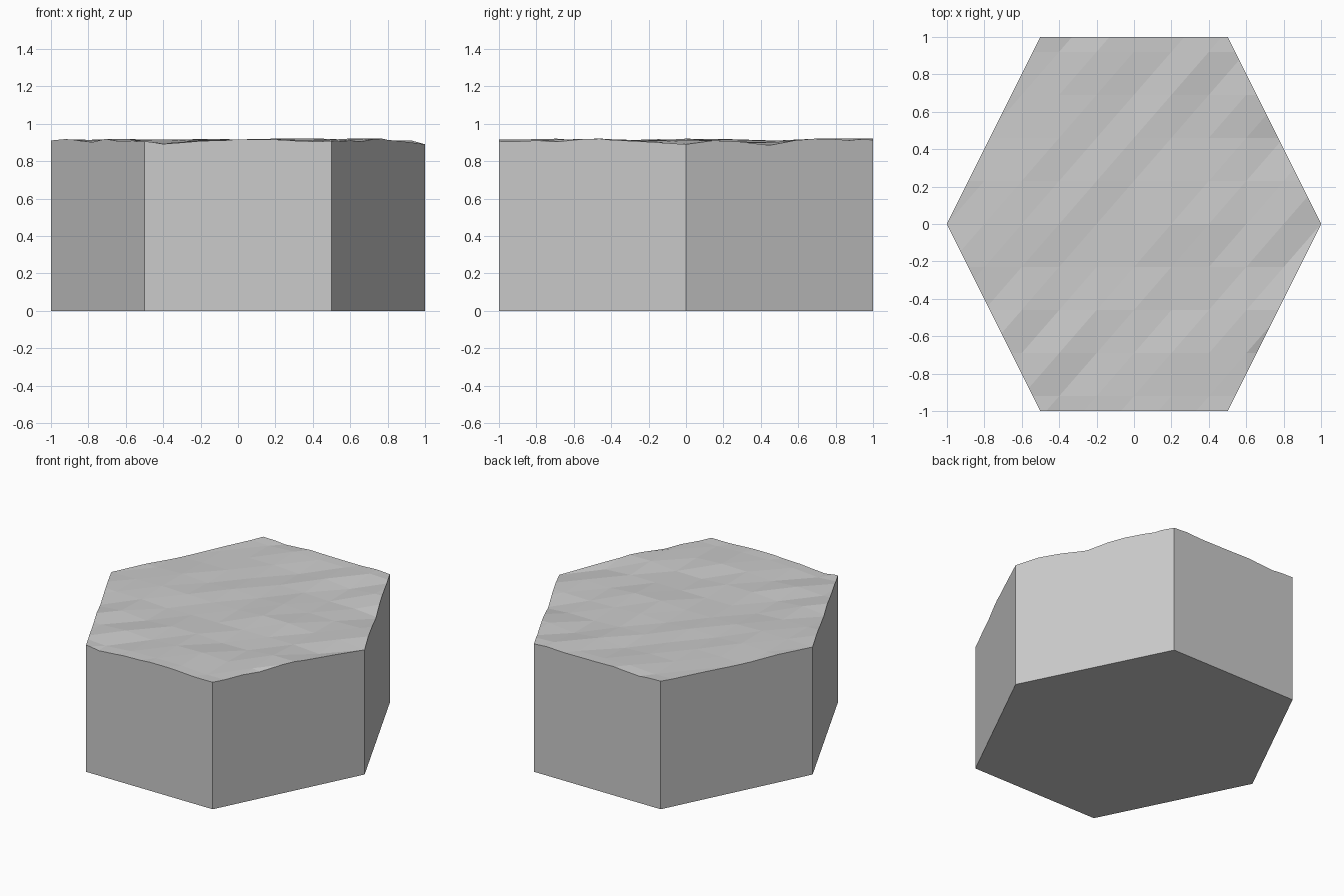
import bpy, bmesh, random
from mathutils import Vector

if "Cube" in bpy.data.objects:
    bpy.data.objects.remove(bpy.data.objects["Cube"])

random.seed(4)
DX, DY = 0.2, 0.23
NX, NY = 6, 5

# Measured bumps and dips near the rim: (column, row) -> height
RIM = {(5, 0): 0.89, (-5, 0): 0.91, (4, -2): 0.92, (4, -3): 0.875, (3, -3): 0.915,
       (4, -1): 0.895, (4, 2): 0.885, (4, 1): 0.905, (3, 3): 0.92, (2, 4): 0.922,
       (-2, -4): 0.895, (-2, -5): 0.885, (-1, -4): 0.91, (0, -4): 0.915,
       (0, -5): 0.92, (1, -5): 0.915, (2, -5): 0.91, (-3, -4): 0.908}

bm = bmesh.new()

# Rough top: regular grid with every cell split along the same diagonal
pts = {}
for i in range(-NX, NX + 1):
    for j in range(-NY, NY + 1):
        z = RIM.get((i, j), 0.91 + random.uniform(-0.011, 0.011))
        pts[i, j] = bm.verts.new((i * DX, j * DY, z))
for i in range(-NX, NX):
    for j in range(-NY, NY):
        a, b, c, d = pts[i, j], pts[i + 1, j], pts[i + 1, j + 1], pts[i, j + 1]
        bm.faces.new((a, b, c))
        bm.faces.new((a, c, d))

# Trim the terrain to the hexagon outline
for p, n in (((1, 0), (2, 1)), ((1, 0), (2, -1)), ((-1, 0), (-2, 1)),
             ((-1, 0), (-2, -1)), ((0, 1), (0, 1)), ((0, -1), (0, -1))):
    bmesh.ops.bisect_plane(bm, geom=bm.verts[:] + bm.edges[:] + bm.faces[:], dist=1e-5,
                           plane_co=Vector((*p, 0)), plane_no=Vector((*n, 0)).normalized(),
                           clear_outer=True)

# Straight walls and flat base
rim = [e for e in bm.edges if e.is_boundary]
ext = bmesh.ops.extrude_edge_only(bm, edges=rim)["geom"]
for v in ext:
    if isinstance(v, bmesh.types.BMVert):
        v.co.z = 0
bottom = [e for e in bm.edges if e.is_boundary]
bmesh.ops.contextual_create(bm, geom=bottom)
bmesh.ops.recalc_face_normals(bm, faces=bm.faces[:])

mesh = bpy.data.meshes.new("hex_terrain_tile")
bm.to_mesh(mesh)
bm.free()
tile = bpy.data.objects.new("hex_terrain_tile", mesh)
bpy.context.collection.objects.link(tile)
